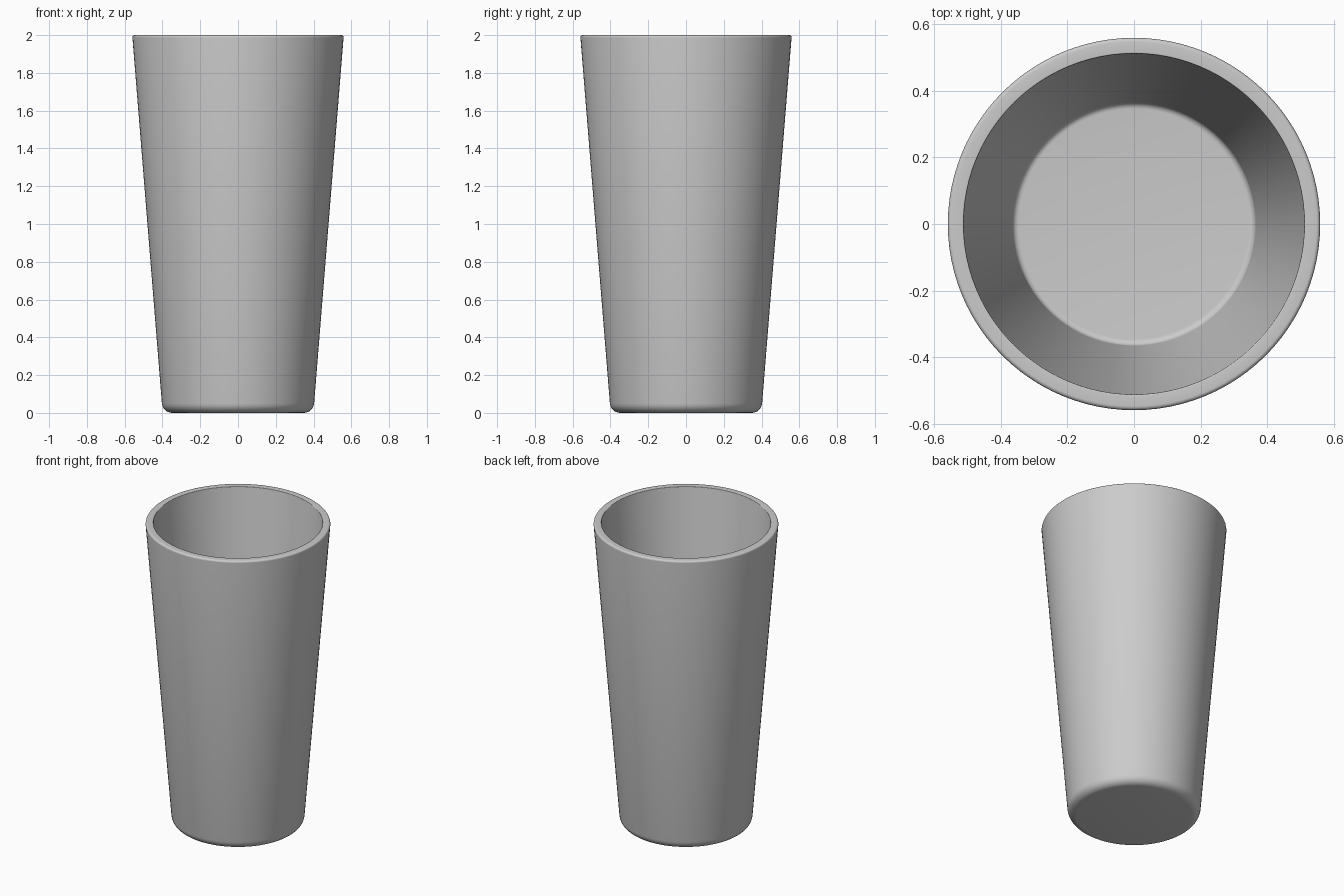
import bpy, bmesh, math
from mathutils import Vector

if "Cube" in bpy.data.objects:
    bpy.data.objects.remove(bpy.data.objects["Cube"])


def fillet(prev, corner, nxt, radius, steps=6):
    """Round one profile corner with a tangent arc."""
    p, c, n = Vector(prev), Vector(corner), Vector(nxt)
    a, b = (p - c).normalized(), (n - c).normalized()
    half = a.angle(b) / 2
    centre = c + (a + b).normalized() * (radius / math.sin(half))
    start = (c + a * (radius / math.tan(half)) - centre).normalized()
    end = (c + b * (radius / math.tan(half)) - centre).normalized()
    return [centre + start.slerp(end, i / steps) * radius for i in range(steps + 1)]


def lathe(name, profile, segments=96):
    """Spin an (r, z) profile, closed on the axis at both ends, round z."""
    bm = bmesh.new()
    verts = [bm.verts.new((r, 0, z)) for r, z in profile]
    edges = [bm.edges.new(pair) for pair in zip(verts, verts[1:])]
    bmesh.ops.spin(bm, geom=verts + edges, cent=(0, 0, 0), axis=(0, 0, 1),
                   angle=math.tau, steps=segments, use_duplicate=False)
    bmesh.ops.remove_doubles(bm, verts=bm.verts, dist=0.0003)
    bmesh.ops.recalc_face_normals(bm, faces=bm.faces)
    mesh = bpy.data.meshes.new(name)
    bm.to_mesh(mesh)
    bm.free()
    obj = bpy.data.objects.new(name, mesh)
    bpy.context.collection.objects.link(obj)
    bpy.context.view_layer.objects.active = obj
    obj.select_set(True)
    bpy.ops.object.shade_smooth_by_angle(angle=math.radians(35))
    return obj


# Cross-section: underside, outer wall, rim, inner wall, inner floor
corners = [(0, 0), (0.399, 0), (0.56, 2.0), (0.512, 2.0), (0.364, 0.05), (0, 0.05)]
radii = [0.055, 0.012, 0.004, 0.02]
profile = [corners[0]]
for i, radius in enumerate(radii, start=1):
    profile += [tuple(p) for p in fillet(*corners[i - 1:i + 2], radius)]
profile.append(corners[-1])

# Tapered drinking cup
lathe("cup", profile)
